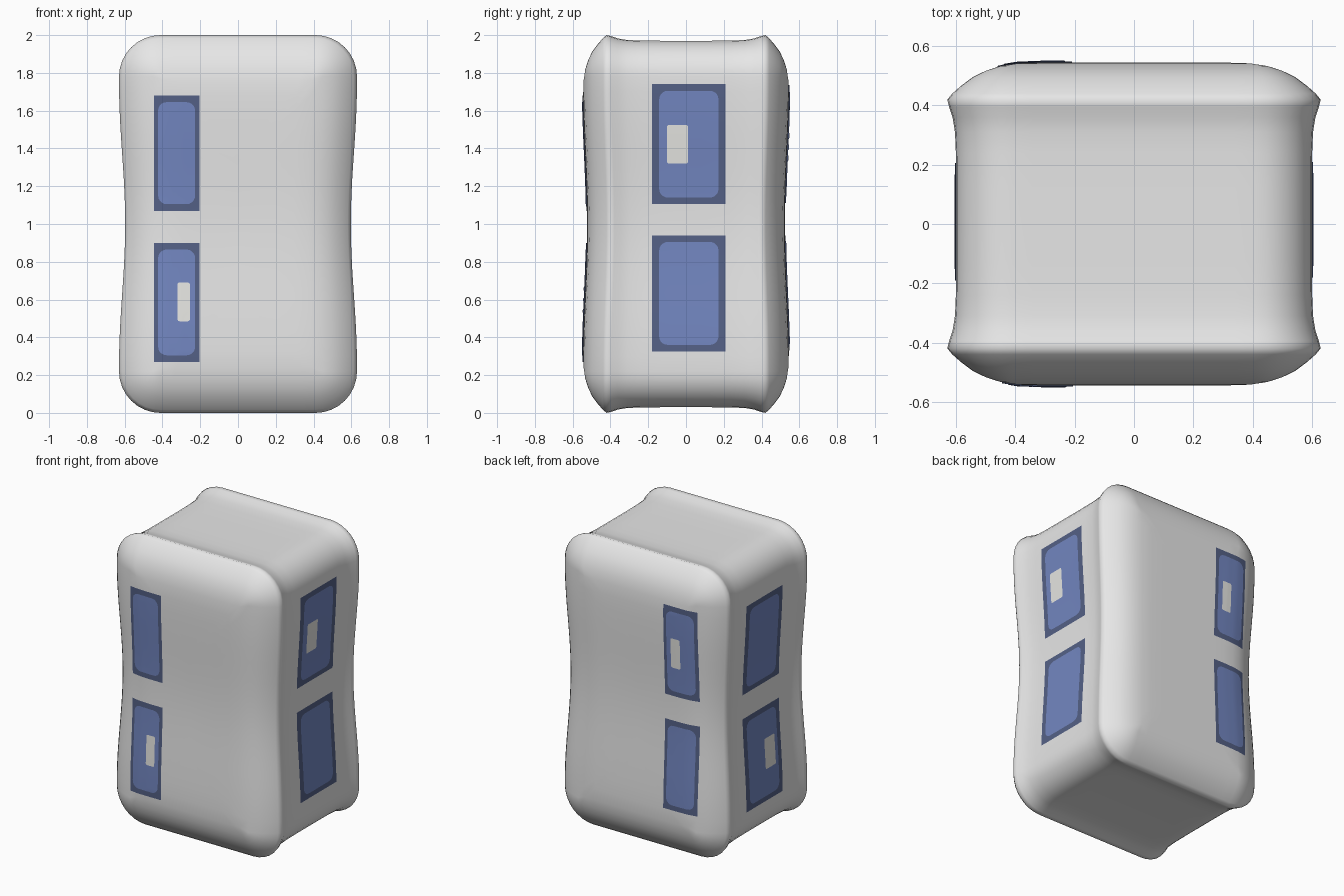
import bpy, bmesh, math
from mathutils import Vector
from mathutils.bvhtree import BVHTree

if "Cube" in bpy.data.objects:
    bpy.data.objects.remove(bpy.data.objects["Cube"])


def material(name, col):
    m = bpy.data.materials.new(name)
    m.diffuse_color = (*col, 1)
    m.use_nodes = True
    m.node_tree.nodes["Principled BSDF"].inputs["Base Color"].default_value = m.diffuse_color
    return m


GREY = material("soft grey", (0.8, 0.8, 0.8))
FRAME = material("dark slate blue", (0.09, 0.12, 0.24))
GLASS = material("window blue", (0.17, 0.24, 0.53))
PALE = material("pale panel", (0.8, 0.8, 0.77))


def add_object(name, bm, mat):
    me = bpy.data.meshes.new(name)
    bm.to_mesh(me)
    bm.free()
    me.materials.append(mat)
    for p in me.polygons:
        p.use_smooth = True
    ob = bpy.data.objects.new(name, me)
    bpy.context.collection.objects.link(ob)
    return ob


# --- Body: rounded upright rings stacked along y, pinched at the waist ---
def ring(d, y):
    hx, hz = 0.63 - d, 1.0 - d
    r = max(0.22 - d, 0.0)
    pts = []

    def arc(cx, cz, a0):
        for i in range(9):
            a = math.radians(a0 + i * 90 / 8)
            pts.append((cx + r * math.cos(a), cz + r * math.sin(a)))

    def line(x0, z0, x1, z1, n):
        for i in range(1, n):
            t = i / n
            pts.append((x0 + (x1 - x0) * t, z0 + (z1 - z0) * t))

    ix, iz = hx - r, hz - r
    arc(ix, -iz, -90)
    line(hx, -iz, hx, iz, 20)
    arc(ix, iz, 0)
    line(ix, hz, -ix, hz, 12)
    arc(-ix, iz, 90)
    line(-hx, iz, -hx, -iz, 20)
    arc(-ix, -iz, 180)
    line(-ix, -hz, ix, -hz, 12)
    out = []
    for x, z in pts:
        w = math.cos(math.pi / 2 * z / 0.75) ** 2 if abs(z) < 0.75 else 0
        out.append(Vector((x * (1 - 0.052 * w), y * (1 - 0.04 * w), z + 1)))
    return out


# (y, inset) from the middle to the front; mirrored for the back
half = [(0.0, 0.03), (0.12, 0.03), (0.24, 0.029), (0.31, 0.026), (0.36, 0.018),
        (0.395, 0.006), (0.42, 0.0), (0.44, 0.017), (0.465, 0.045),
        (0.495, 0.085), (0.517, 0.13), (0.533, 0.18), (0.542, 0.24),
        (0.545, 0.32), (0.545, 0.42), (0.545, 0.53), (0.545, 0.63)]
profile = [(-y, d) for y, d in reversed(half[1:])] + half
bm = bmesh.new()
rows = [[bm.verts.new(p) for p in ring(d, y)] for y, d in profile]
n = len(rows[0])
for a, b in zip(rows, rows[1:]):
    for i in range(n):
        j = (i + 1) % n
        bm.faces.new((a[i], a[j], b[j], b[i]))
bmesh.ops.remove_doubles(bm, verts=bm.verts, dist=0.0004)
bmesh.ops.recalc_face_normals(bm, faces=bm.faces)
tree = BVHTree.FromBMesh(bm)
add_object("body", bm, GREY)


# --- Thin window sheets laid on the curved body ---
def sheet(name, side, u0, u1, z0, z1, r, lift, mat):
    nrm = {"front": Vector((0, -1, 0)), "back": Vector((0, 1, 0)),
           "right": Vector((1, 0, 0)), "left": Vector((-1, 0, 0))}[side]

    def place(u, z):
        o = Vector((u, 0, z)) if nrm.y else Vector((0, u, z))
        hit = tree.ray_cast(o + nrm * 2, -nrm)[0]
        return hit + nrm * lift

    # heights with the inset that rounds the corners
    end = [(r * (1 - math.cos(k * math.pi / 10)), r * (1 - math.sin(k * math.pi / 10)))
           for k in range(6)] if r else [(0, 0)]
    levels = [(z0 + h, c) for h, c in end]
    lo, hi = z0 + end[-1][0], z1 - end[-1][0]
    levels += [(lo + (hi - lo) * k / 14, 0) for k in range(1, 14)]
    levels += [(z1 - h, c) for h, c in reversed(end)]
    b = bmesh.new()
    grid = [[b.verts.new(place(u0 + c + (u1 - u0 - 2 * c) * k / 10, z)) for k in range(11)]
            for z, c in levels]
    for p, q in zip(grid, grid[1:]):
        for k in range(10):
            f = b.faces.new((p[k], p[k + 1], q[k + 1], q[k]))
            f.normal_update()
            if f.normal.dot(nrm) < 0:
                f.normal_flip()
    add_object(name, b, mat)


# side: window span, the two height ranges, pale panel span and heights
windows = {
    "front": ((-0.445, -0.205), ((1.07, 1.68), (0.27, 0.90)), (-0.32, -0.255, 0.485, 0.69)),
    "right": ((-0.18, 0.21), ((1.105, 1.74), (0.325, 0.94)), (-0.10, 0.01, 1.32, 1.525)),
    "back": ((-0.46, -0.21), ((1.11, 1.735), (0.33, 0.94)), (-0.335, -0.265, 1.31, 1.515)),
    "left": ((-0.19, 0.205), ((1.07, 1.69), (0.27, 0.905)), (-0.12, -0.01, 0.485, 0.69)),
}
for side, ((u0, u1), spans, panel) in windows.items():
    m = 0.022 if side in ("front", "back") else 0.038
    for (z0, z1), level in zip(spans, ("upper", "lower")):
        sheet(f"{side}_{level}_window_frame", side, u0, u1, z0, z1, 0, 0.004, FRAME)
        sheet(f"{side}_{level}_window_glass", side, u0 + m, u1 - m,
              z0 + 0.035, z1 - 0.035, 0.045, 0.0065, GLASS)
    sheet(f"{side}_window_panel", side, *panel, 0.01, 0.009, PALE)
